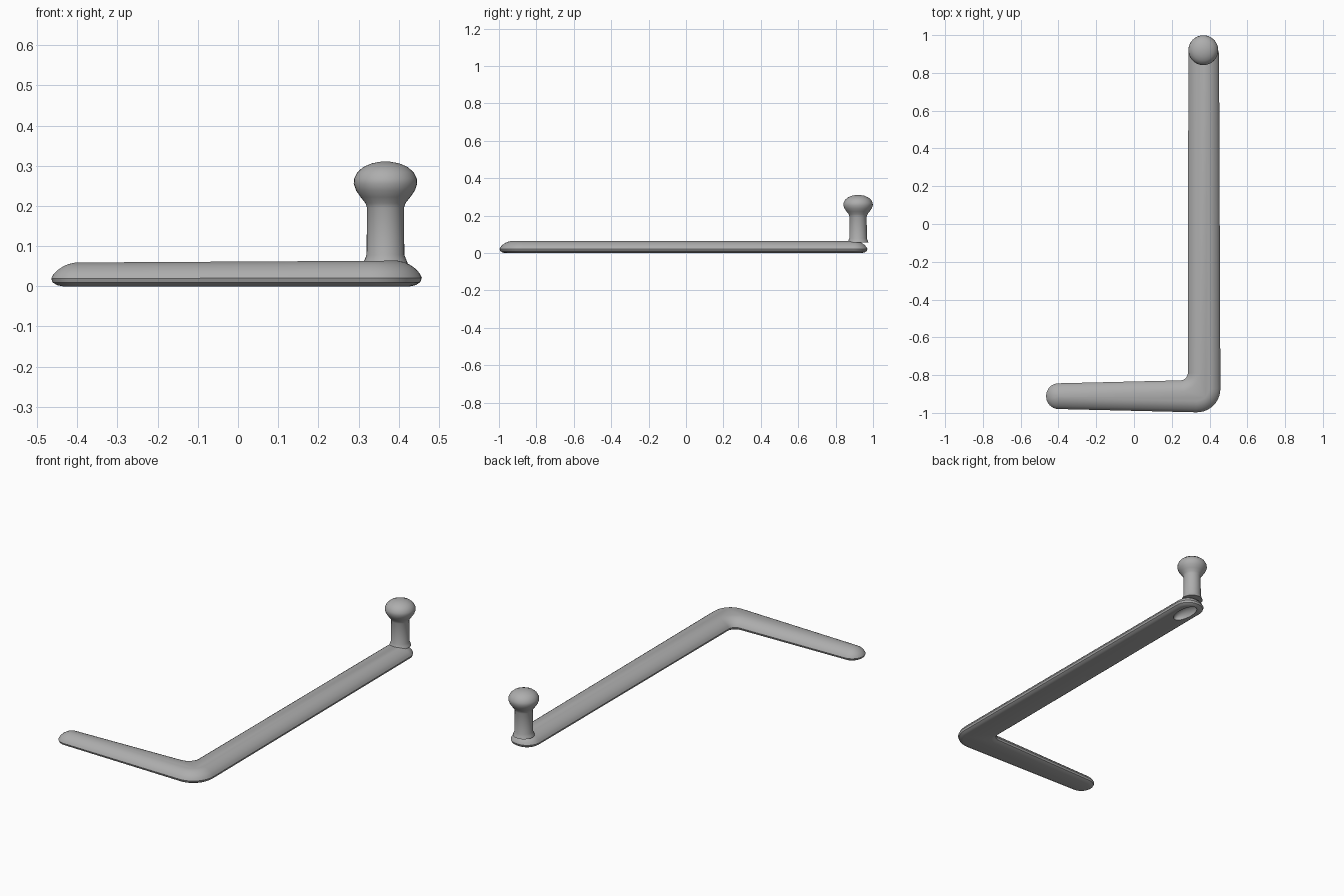
import bpy, bmesh, math
from mathutils import Vector

cube = bpy.data.objects.get("Cube")
if cube:
    bpy.data.objects.remove(cube, do_unlink=True)

GREY = (0.42, 0.42, 0.42, 1)
grey = bpy.data.materials.new("plain grey")
grey.use_nodes = True
grey.diffuse_color = GREY
grey.node_tree.nodes["Principled BSDF"].inputs["Base Color"].default_value = GREY


def finish(name, bm):
    bmesh.ops.recalc_face_normals(bm, faces=bm.faces)
    mesh = bpy.data.meshes.new(name)
    bm.to_mesh(mesh)
    bm.free()
    mesh.materials.append(grey)
    obj = bpy.data.objects.new(name, mesh)
    bpy.context.collection.objects.link(obj)
    return obj


def activate(obj):
    bpy.ops.object.select_all(action='DESELECT')
    obj.select_set(True)
    bpy.context.view_layer.objects.active = obj


def smooth(obj, degrees):
    activate(obj)
    bpy.ops.object.shade_smooth_by_angle(angle=math.radians(degrees))


def loft(bm, rings):
    for a, b in zip(rings, rings[1:]):
        for i in range(len(a)):
            j = (i + 1) % len(a)
            bm.faces.new((a[i], a[j], b[j], b[i]))
    bm.faces.new(rings[0][::-1])
    bm.faces.new(rings[-1])


# Outline corners of the L: x, y, signed fillet radius (negative = inner corner)
corners = [(-0.465, -0.978, 0.066), (0.458, -1.0, 0.125), (0.450, 0.97, 0.078),
           (0.288, 0.97, 0.078), (0.285, -0.827, -0.04), (-0.465, -0.845, 0.066)]


def fillets(steps=10):
    """Arc centre, signed radius and outward normal for every outline point."""
    pts = [Vector(c[:2]) for c in corners]
    result = []
    for i, p in enumerate(pts):
        e1 = (p - pts[i - 1]).normalized()
        e2 = (pts[(i + 1) % len(pts)] - p).normalized()
        n1, n2 = Vector((e1.y, -e1.x)), Vector((e2.y, -e2.x))
        r = corners[i][2]
        centre = p - (n1 + n2) * r / (1 + n1.dot(n2))
        for s in range(steps + 1):
            result.append((centre, r, n1.slerp(n2, s / steps)))
    return result


# Flat-bottomed arm with rounded sides: height and inset of each layer
section = [(0.002, 0.028), (0.005, 0.015), (0.012, 0.004), (0.023, 0.0),
           (0.035, 0.006), (0.046, 0.016), (0.056, 0.030), (0.062, 0.043), (0.066, 0.060)]
bm = bmesh.new()
outline = fillets()
rings = []
for z, inset in section:
    ring = []
    for centre, r, n in outline:
        p = centre + n * (r - inset)
        lift = 0.96 + 0.09 * p.x          # slightly thinner at the free end
        ring.append(bm.verts.new((p.x, p.y, (z - 0.002) * lift)))
    rings.append(ring)
loft(bm, rings)
arm = finish("bent_arm", bm)

# Oval recess under the post end
bm = bmesh.new()
bmesh.ops.create_uvsphere(bm, u_segments=32, v_segments=16, radius=1)
for v in bm.verts:
    v.co = Vector((0.365 + v.co.x * 0.04, 0.86 + v.co.y * 0.085, v.co.z * 0.04))
cutter = finish("recess_cutter", bm)
cutter.hide_render = True
cut = arm.modifiers.new("recess", 'BOOLEAN')
cut.operation = 'DIFFERENCE'
cut.object = cutter
activate(arm)
bpy.ops.object.modifier_apply(modifier=cut.name)
bpy.data.objects.remove(cutter, do_unlink=True)
smooth(arm, 35)

# Turned post with a mushroom-shaped knob
profile = [(0.056, 0.055), (0.052, 0.066), (0.047, 0.078), (0.046, 0.195), (0.050, 0.207),
           (0.062, 0.222), (0.073, 0.238), (0.079, 0.255), (0.078, 0.268), (0.070, 0.284),
           (0.055, 0.297), (0.034, 0.306), (0.012, 0.310)]
bm = bmesh.new()
rings = []
for r, z in profile:
    rings.append([bm.verts.new((0.367 + r * math.cos(a), 0.92 + r * math.sin(a), z))
                  for a in (k * math.tau / 32 for k in range(32))])
loft(bm, rings)
smooth(finish("post_and_knob", bm), 50)
